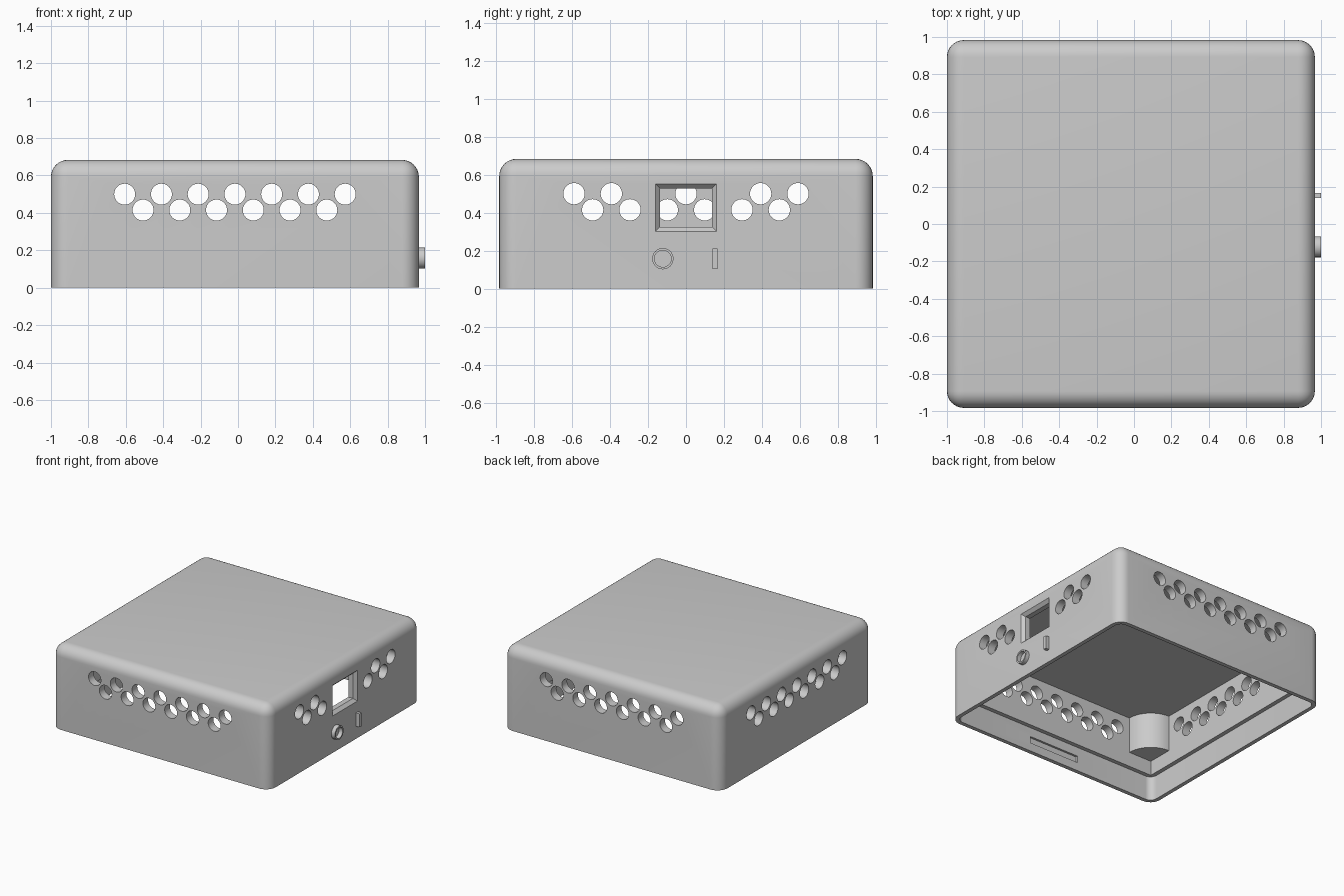
import bpy
import bmesh
import math
from mathutils import Matrix, Vector

if "Cube" in bpy.data.objects:
    bpy.data.objects.remove(bpy.data.objects["Cube"], do_unlink=True)

grey = bpy.data.materials.new("plain grey")
grey.use_nodes = True
grey.diffuse_color = (0.6, 0.6, 0.6, 1)
grey.node_tree.nodes["Principled BSDF"].inputs["Base Color"].default_value = (0.6, 0.6, 0.6, 1)

X0, X1, HALF, TOP = -1.0, 0.967, 0.983, 0.683
CX = (X0 + X1) / 2
WALL, LIP, LEDGE_Z = 0.067, 0.033, 0.2


def finish(bm, name):
    bmesh.ops.recalc_face_normals(bm, faces=bm.faces)
    mesh = bpy.data.meshes.new(name)
    bm.to_mesh(mesh)
    bm.free()
    mesh.materials.append(grey)
    obj = bpy.data.objects.new(name, mesh)
    bpy.context.collection.objects.link(obj)
    return obj


def add_box(bm, lo, hi):
    lo, hi = Vector(lo), Vector(hi)
    mat = Matrix.Translation((lo + hi) / 2) @ Matrix.Diagonal((*(hi - lo), 1))
    return bmesh.ops.create_cube(bm, size=1, matrix=mat)["verts"]


def rounded_box(name, inset, z0, z1, radius=0, round_top=False):
    bm = bmesh.new()
    add_box(bm, (X0 + inset, -HALF + inset, z0), (X1 - inset, HALF - inset, z1))
    if radius:
        edges = [e for e in bm.edges
                 if abs(e.verts[0].co.z - e.verts[1].co.z) > 0.01
                 or (round_top and min(v.co.z for v in e.verts) > z1 - 0.01)]
        bmesh.ops.bevel(bm, geom=edges, offset=radius, segments=8, profile=0.5, affect='EDGES')
    return finish(bm, name)


def rod(bm, centre, radius, length, axis):
    turn = Matrix.Rotation(math.pi / 2, 4, 'Y' if axis == 'X' else 'X')
    bmesh.ops.create_cone(bm, cap_ends=True, segments=40, radius1=radius, radius2=radius,
                          depth=length, matrix=Matrix.Translation(centre) @ turn)


def cut(target, cutter):
    cutter.hide_render = True
    mod = target.modifiers.new("cut", 'BOOLEAN')
    mod.operation, mod.solver, mod.object = 'DIFFERENCE', 'EXACT', cutter
    bpy.context.view_layer.objects.active = target
    bpy.ops.object.modifier_apply(modifier=mod.name)
    bpy.data.objects.remove(cutter, do_unlink=True)


def smooth(obj):
    bpy.ops.object.select_all(action='DESELECT')
    obj.select_set(True)
    bpy.context.view_layer.objects.active = obj
    bpy.ops.object.shade_smooth_by_angle(angle=math.radians(30))


# Hollow shell with a stepped lip at the open bottom
case = rounded_box("case_shell", 0, 0, TOP, 0.09, True)
cut(case, rounded_box("cavity", WALL, -0.1, TOP - WALL))
cut(case, rounded_box("lip_recess", LIP, -0.1, LEDGE_Z, 0.057))

# Staggered vent holes: seven above, six below
PITCH = 0.1965
vents = [(i * PITCH, 0.5) for i in range(-3, 4)]
vents += [((i + 0.5) * PITCH, 0.415) for i in range(-3, 3)]

bm = bmesh.new()
for s, z in vents:
    rod(bm, (CX + s, 0, z), 0.056, 3, 'Y')
cut(case, finish(bm, "front_back_vents"))

bm = bmesh.new()
for s, z in vents:
    rod(bm, (X0, s, z), 0.056, 0.4, 'X')
    if abs(s) > 0.25:  # the switch window takes the middle of this side
        rod(bm, (X1, s, z), 0.056, 0.4, 'X')
cut(case, finish(bm, "side_vents"))

# Switch window with a chamfered outer edge
bm = bmesh.new()
add_box(bm, (X1 - 0.2, -0.137, 0.325), (X1 + 0.1, 0.137, 0.528))
cut(case, finish(bm, "window_opening"))
bm = bmesh.new()
verts = add_box(bm, (X1 - 0.025, -0.185, 0.277), (X1 + 0.025, 0.185, 0.576))
for v in verts:
    if v.co.x < X1:
        v.co.y -= math.copysign(0.048, v.co.y)
        v.co.z += 0.048 if v.co.z < 0.4 else -0.048
cut(case, finish(bm, "window_chamfer"))

# Snap grooves inside the front and back lip
bm = bmesh.new()
for side in (-1, 1):
    y = side * (HALF - LIP)
    add_box(bm, (CX - 0.23, y - 0.017, 0.07), (CX + 0.23, y + 0.017, 0.125))
cut(case, finish(bm, "snap_grooves"))
smooth(case)

# Quarter-round posts in the four inner corners
for sx, xname in ((-1, "right"), (1, "left")):
    for sy, yname in ((-1, "front"), (1, "back")):
        corner = Vector((CX + sx * (X1 - CX - WALL), sy * (HALF - WALL), 0.32))
        bm = bmesh.new()
        ring = [bm.verts.new(corner)]
        for i in range(13):
            a = math.pi / 2 * i / 12
            ring.append(bm.verts.new(corner - Vector((sx * math.cos(a), sy * math.sin(a), 0)) * 0.21))
        face = bm.faces.new(ring)
        top = bmesh.ops.extrude_face_region(bm, geom=[face])["geom"]
        bmesh.ops.translate(bm, vec=(0, 0, TOP - WALL - 0.32),
                            verts=[g for g in top if isinstance(g, bmesh.types.BMVert)])
        smooth(finish(bm, f"{yname}_{xname}_post"))

# Raised off ring and on bar beneath the window
bm = bmesh.new()
rod(bm, (0.98, -0.122, 0.158), 0.056, 0.04, 'X')
ring_mark = finish(bm, "off_ring")
bm = bmesh.new()
rod(bm, (0.98, -0.122, 0.158), 0.044, 0.2, 'X')
cut(ring_mark, finish(bm, "ring_hole"))
smooth(ring_mark)

bm = bmesh.new()
add_box(bm, (0.96, 0.14, 0.103), (1.0, 0.166, 0.212))
finish(bm, "on_bar")
